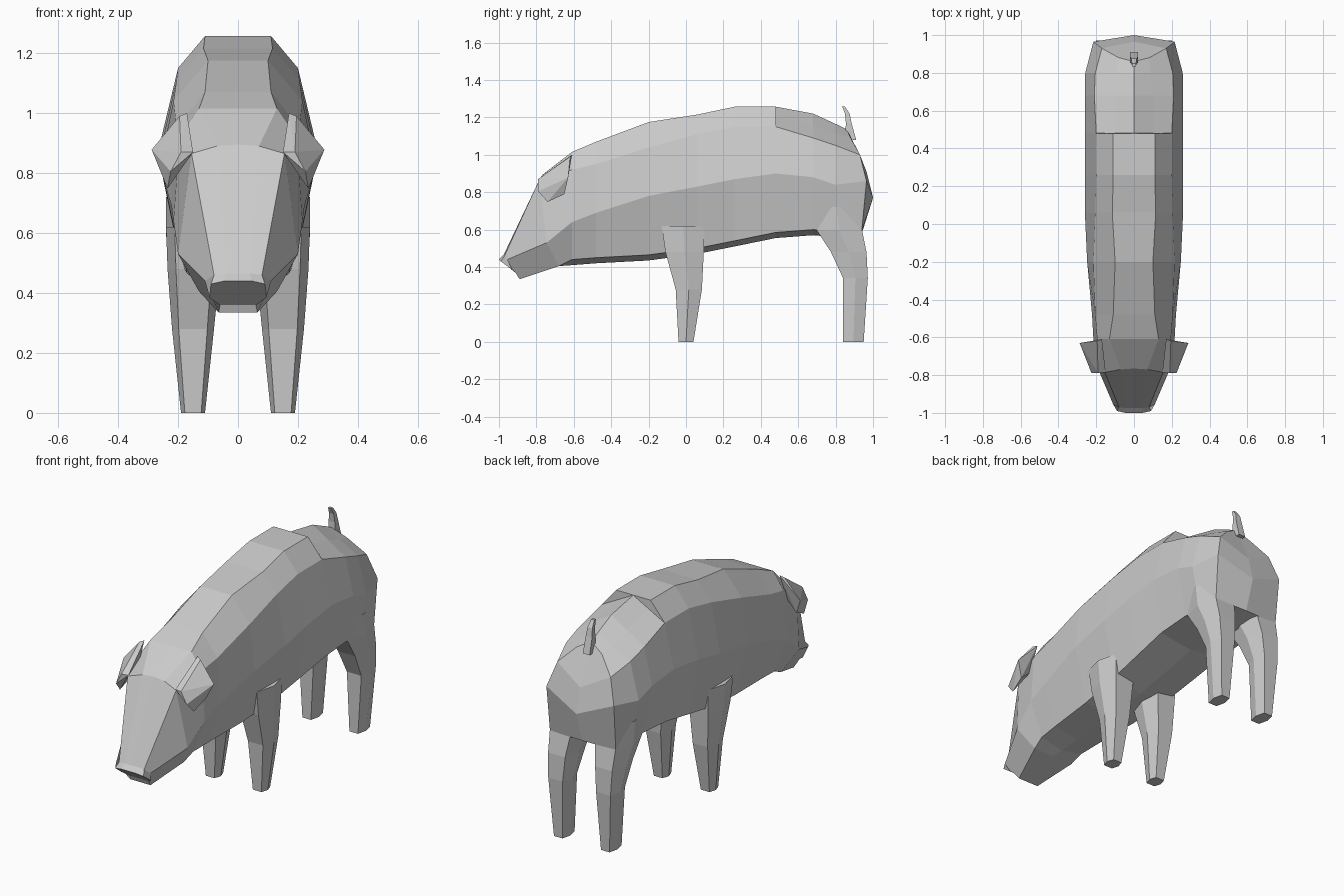
import bpy, bmesh

if "Cube" in bpy.data.objects:
    bpy.data.objects.remove(bpy.data.objects["Cube"])

grey = bpy.data.materials.new("plain grey")
grey.diffuse_color = (0.6, 0.6, 0.6, 1)
grey.use_nodes = True
grey.node_tree.nodes["Principled BSDF"].inputs["Base Color"].default_value = grey.diffuse_color


def finish(name, bm):
    bmesh.ops.remove_doubles(bm, verts=bm.verts, dist=0.0005)
    bmesh.ops.recalc_face_normals(bm, faces=bm.faces)
    me = bpy.data.meshes.new(name)
    bm.to_mesh(me)
    bm.free()
    me.materials.append(grey)
    ob = bpy.data.objects.new(name, me)
    bpy.context.collection.objects.link(ob)
    return ob


def flip(points, s):
    return [(s * x, y, z) for x, y, z in points]


def loft(bm, rings, closed):
    vs = [[bm.verts.new(p) for p in r] for r in rings]
    n = len(rings[0])
    for a, b in zip(vs, vs[1:]):
        for i in range(n if closed else n - 1):
            j = (i + 1) % n
            bm.faces.new((a[i], a[j], b[j], b[i]))
    return vs


# Half rings: centre top, back edge, shoulder, flank, belly edge, centre bottom
snout_tip = [(0, -1, .44), (.045, -1, .44), (.09, -.99, .43),
             (.095, -.93, .385), (.06, -.9, .36), (0, -.9, .36)]
snout = [(0, -.975, .465), (.04, -.975, .465), (.08, -.97, .46),
         (.11, -.955, .44), (.065, -.89, .335), (0, -.89, .335)]
brow = [(0, -.765, .895), (.07, -.77, .89), (.155, -.785, .865),
        (.2, -.745, .53), (.13, -.68, .405), (0, -.68, .405)]

# y, top z, back half-width, shoulder z and x, flank z and x, belly z and x
stations = [
    (-.61, 1.015, .13, .92, .195, .64, .215, .44, .14),
    (-.48, 1.07, .11, .95, .205, .69, .222, .45, .15),
    (-.20, 1.175, .10, 1.04, .215, .78, .248, .465, .17),
    (.06, 1.215, .115, 1.11, .205, .83, .26, .50, .19),
    (.26, 1.257, .11, 1.15, .20, .87, .26, .54, .20),
    (.48, 1.257, .11, 1.15, .20, .90, .26, .585, .21),
    (.481, 1.257, .10, 1.15, .20, .90, .26, .585, .21),
    (.68, 1.22, .10, 1.09, .21, .88, .26, .60, .21),
    (.80, 1.165, .09, 1.05, .205, .84, .258, .59, .21),
]
rings = [snout_tip, snout, brow]
for y, zt, wt, zs, ws, zm, wm, zb, wb in stations:
    # the rump slopes straight from spine to shoulder, leaving a small step
    ze = zt if y < .4805 else zt + (zs - zt) * wt / ws
    rings.append([(0, y, zt), (wt, y, ze), (ws, y, zs), (wm, y, zm),
                  (wb, y, zb), (0, y, zb - .03)])
rump = [(0, .86, 1.135), (.08, .88, 1.09), (.17, .93, 1.0),
        (.215, .965, .86), (.21, .94, .595), (0, .945, .595)]
rings.append(rump)

bm = bmesh.new()
for s in (1, -1):
    vs = loft(bm, [flip(r, s) for r in rings], False)
    bm.faces.new(vs[0])                          # nose and mouth
    e = vs[-1]                                   # rump panels
    c1 = bm.verts.new((0, .965, .91))
    c2 = bm.verts.new((0, 1.0, .77))
    for f in ((e[0], e[1], e[2], c1), (c1, e[2], e[3], c2), (c2, e[3], e[4], e[5])):
        bm.faces.new(f)
finish("body", bm)


def leg(name, sections, s):
    # section: z, y front, y back, x inner, x outer
    rs = []
    for z, y0, y1, x0, x1 in sections:
        c, w = (x0 + x1) / 2, (x1 - x0) * .34
        m = (y0 + y1) / 2
        rs.append(flip([(c - w, y0, z), (c + w, y0, z), (x1, m, z),
                        (c + w, y1, z), (c - w, y1, z), (x0, m, z)], s))
    bm = bmesh.new()
    vs = loft(bm, rs, True)
    bm.faces.new(vs[0])
    bm.faces.new(vs[-1])
    finish(name, bm)


front = [(0, -.04, .04, .11, .19), (.28, -.055, .085, .08, .22),
         (.48, -.11, .095, .06, .235), (.62, -.13, .10, .06, .24)]
back = [(0, .84, .95, .11, .19), (.34, .84, .972, .085, .22),
        (.48, .775, .965, .07, .23), (.595, .70, .942, .05, .24),
        (.72, .68, .93, .05, .24)]

for side, s in (("right", 1), ("left", -1)):
    leg("front_leg_" + side, front, s)
    leg("back_leg_" + side, back, s)
    # folded ear
    bm = bmesh.new()
    pts = [(.17, -.61, 1.0), (.195, -.62, .99), (.15, -.785, .87), (.19, -.79, .87),
           (.288, -.63, .878), (.225, -.79, .805), (.235, -.74, .748),
           (.25, -.65, .79), (.18, -.66, .85)]
    for p in flip(pts, s):
        bm.verts.new(p)
    bmesh.ops.convex_hull(bm, input=bm.verts)
    finish("ear_" + side, bm)

# Upright tail
bm = bmesh.new()
tail = [(1.08, .85, .91, .022), (1.17, .855, .885, .02),
        (1.22, .85, .875, .015), (1.257, .835, .85, .01)]
vs = loft(bm, [[(-w, a, z), (w, a, z), (w, b, z), (-w, b, z)] for z, a, b, w in tail], True)
bm.faces.new(vs[0])
bm.faces.new(vs[-1])
finish("tail", bm)
